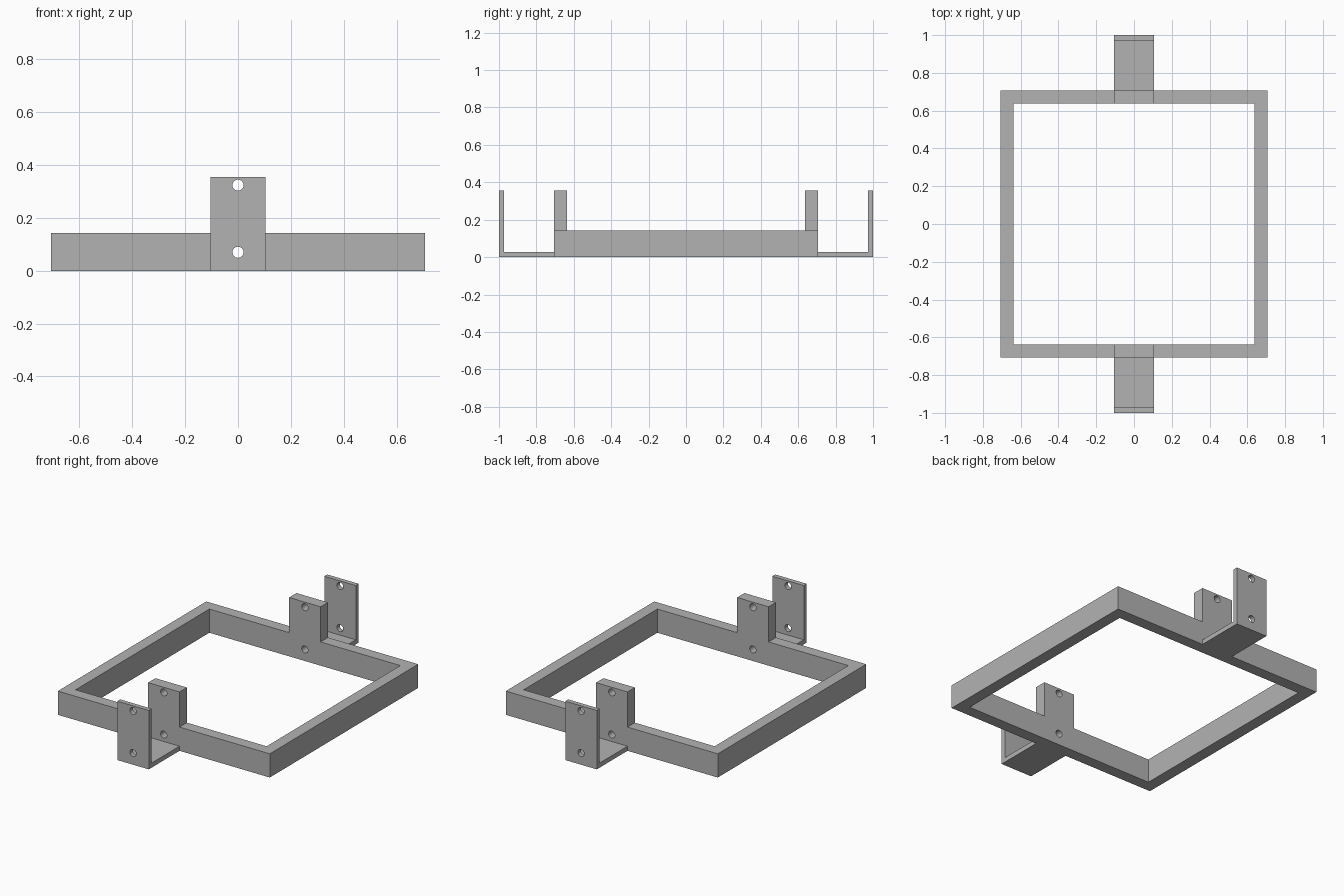
import bpy, bmesh
from mathutils import Matrix, Vector

if "Cube" in bpy.data.objects:
    bpy.data.objects.remove(bpy.data.objects["Cube"], do_unlink=True)

OUTER, INNER, RAIL_H = 0.707, 0.637, 0.143
HALF_W, TAB_H, PLATE = 0.105, 0.355, 0.028
HOLE_R, HOLE_Z = 0.021, (0.07, 0.324)

grey = bpy.data.materials.new("plain grey")
grey.use_nodes = True
colour = (0.45, 0.45, 0.45, 1)
grey.diffuse_color = colour
grey.node_tree.nodes["Principled BSDF"].inputs["Base Color"].default_value = colour


def add_object(name, bm):
    bmesh.ops.recalc_face_normals(bm, faces=bm.faces[:])
    mesh = bpy.data.meshes.new(name)
    bm.to_mesh(mesh)
    bm.free()
    mesh.materials.append(grey)
    obj = bpy.data.objects.new(name, mesh)
    bpy.context.collection.objects.link(obj)
    return obj


def extrude_outline(name, points, direction):
    bm = bmesh.new()
    face = bm.faces.new([bm.verts.new(p) for p in points])
    new = bmesh.ops.extrude_face_region(bm, geom=[face], use_keep_orig=True)["geom"]
    verts = [g for g in new if isinstance(g, bmesh.types.BMVert)]
    bmesh.ops.translate(bm, verts=verts, vec=Vector(direction))
    return add_object(name, bm)


# Square frame: two C-shaped halves meeting the brackets
for name, s in (("left_frame_half", 1), ("right_frame_half", -1)):
    outline = [(HALF_W, OUTER), (OUTER, OUTER), (OUTER, -OUTER), (HALF_W, -OUTER),
               (HALF_W, -INNER), (INNER, -INNER), (INNER, INNER), (HALF_W, INNER)]
    extrude_outline(name, [(s * x, y, 0) for x, y in outline], (0, 0, RAIL_H))

# U-shaped brackets: thick inner tab, floor plate and thin outer plate
for name, s in (("front_bracket", -1), ("back_bracket", 1)):
    profile = [(INNER, 0), (1, 0), (1, TAB_H), (1 - PLATE, TAB_H),
               (1 - PLATE, PLATE), (OUTER, PLATE), (OUTER, TAB_H), (INNER, TAB_H)]
    bracket = extrude_outline(name, [(-HALF_W, s * y, z) for y, z in profile],
                              (2 * HALF_W, 0, 0))

    # Screw holes through both upright plates
    bm = bmesh.new()
    for z in HOLE_Z:
        place = Matrix.Translation((0, s * 0.8, z)) @ Matrix.Rotation(1.570796, 4, "X")
        bmesh.ops.create_cone(bm, cap_ends=True, segments=32, radius1=HOLE_R,
                              radius2=HOLE_R, depth=0.6, matrix=place)
    cutter = add_object("hole_cutter", bm)
    cutter.hide_render = True
    cut = bracket.modifiers.new("screw holes", "BOOLEAN")
    cut.operation, cut.solver, cut.object = "DIFFERENCE", "EXACT", cutter
    bpy.context.view_layer.update()
    bpy.ops.object.select_all(action="DESELECT")
    bracket.select_set(True)
    bpy.context.view_layer.objects.active = bracket
    bpy.ops.object.modifier_apply(modifier=cut.name)
    bpy.data.objects.remove(cutter, do_unlink=True)
    bpy.ops.object.shade_smooth_by_angle()
